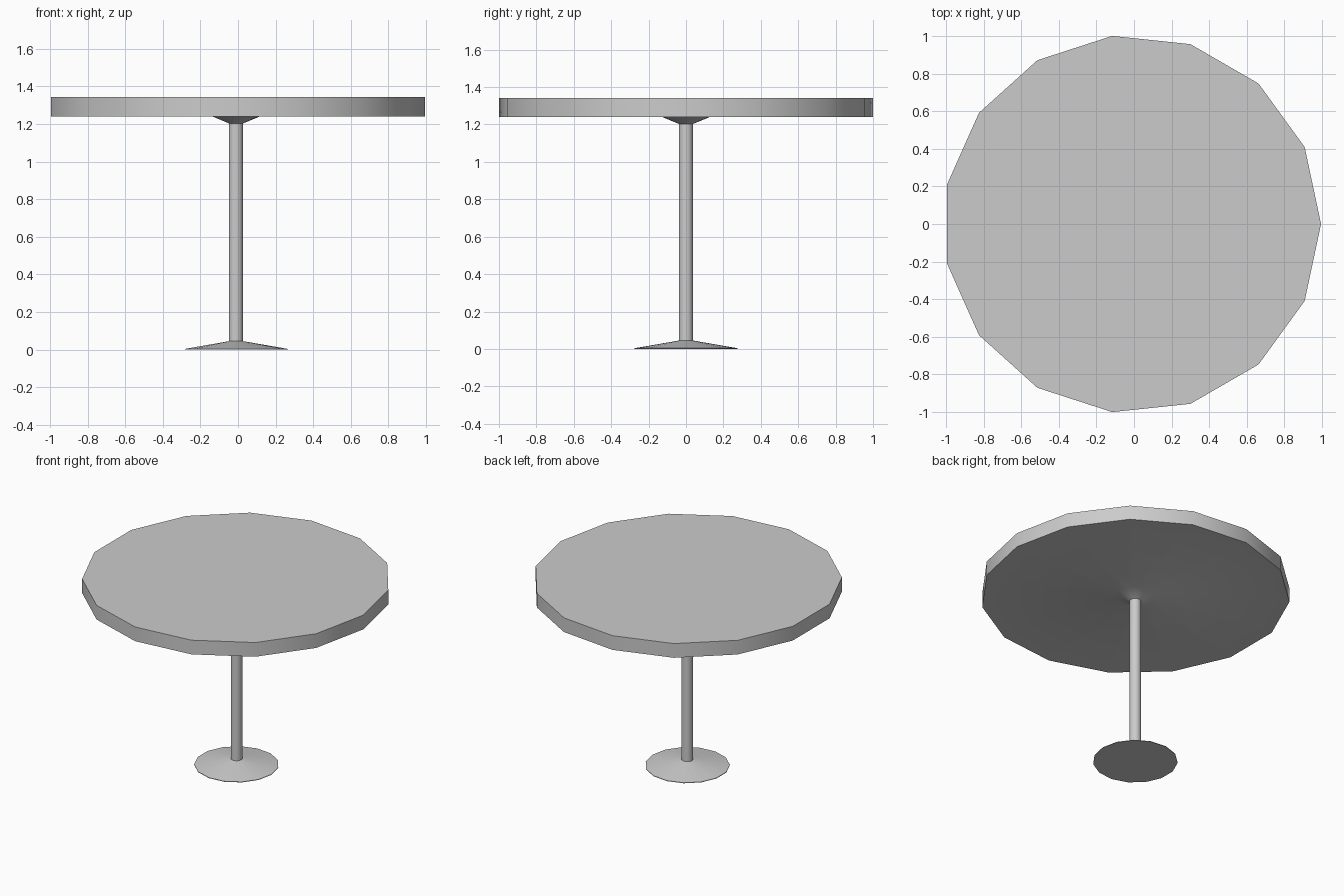
import bpy, bmesh
from math import cos, sin, pi, radians

if "Cube" in bpy.data.objects:
    bpy.data.objects.remove(bpy.data.objects["Cube"])

SIDES = 15
CX = -0.011  # odd side count puts the axis slightly off the bounding-box centre


def lathe(name, profile, cap_bottom=False, cap_top=False):
    """Spin (radius, z) points around the table axis."""
    bm = bmesh.new()
    rings = [[bm.verts.new((CX + r * cos(2 * pi * i / SIDES), r * sin(2 * pi * i / SIDES), z))
              for i in range(SIDES)] for r, z in profile]
    for low, high in zip(rings, rings[1:]):
        for i in range(SIDES):
            j = (i + 1) % SIDES
            bm.faces.new((low[i], low[j], high[j], high[i]))
    if cap_bottom:
        bm.faces.new(rings[0][::-1])
    if cap_top:
        bm.faces.new(rings[-1])
    mesh = bpy.data.meshes.new(name)
    bm.to_mesh(mesh)
    bm.free()
    obj = bpy.data.objects.new(name, mesh)
    bpy.context.collection.objects.link(obj)
    bpy.ops.object.select_all(action='DESELECT')
    obj.select_set(True)
    bpy.context.view_layer.objects.active = obj
    bpy.ops.object.shade_smooth_by_angle(angle=radians(30))


# Shallow conical foot
lathe("foot", [(0.276, 0), (0.276, 0.004), (0.038, 0.045)], cap_bottom=True)
# Central column
lathe("column", [(0.038, 0.045), (0.038, 1.203)])
# Flared collar running into the round top
lathe("tabletop", [(0.038, 1.203), (0.128, 1.24), (1.0055, 1.24), (1.0055, 1.342)], cap_top=True)
